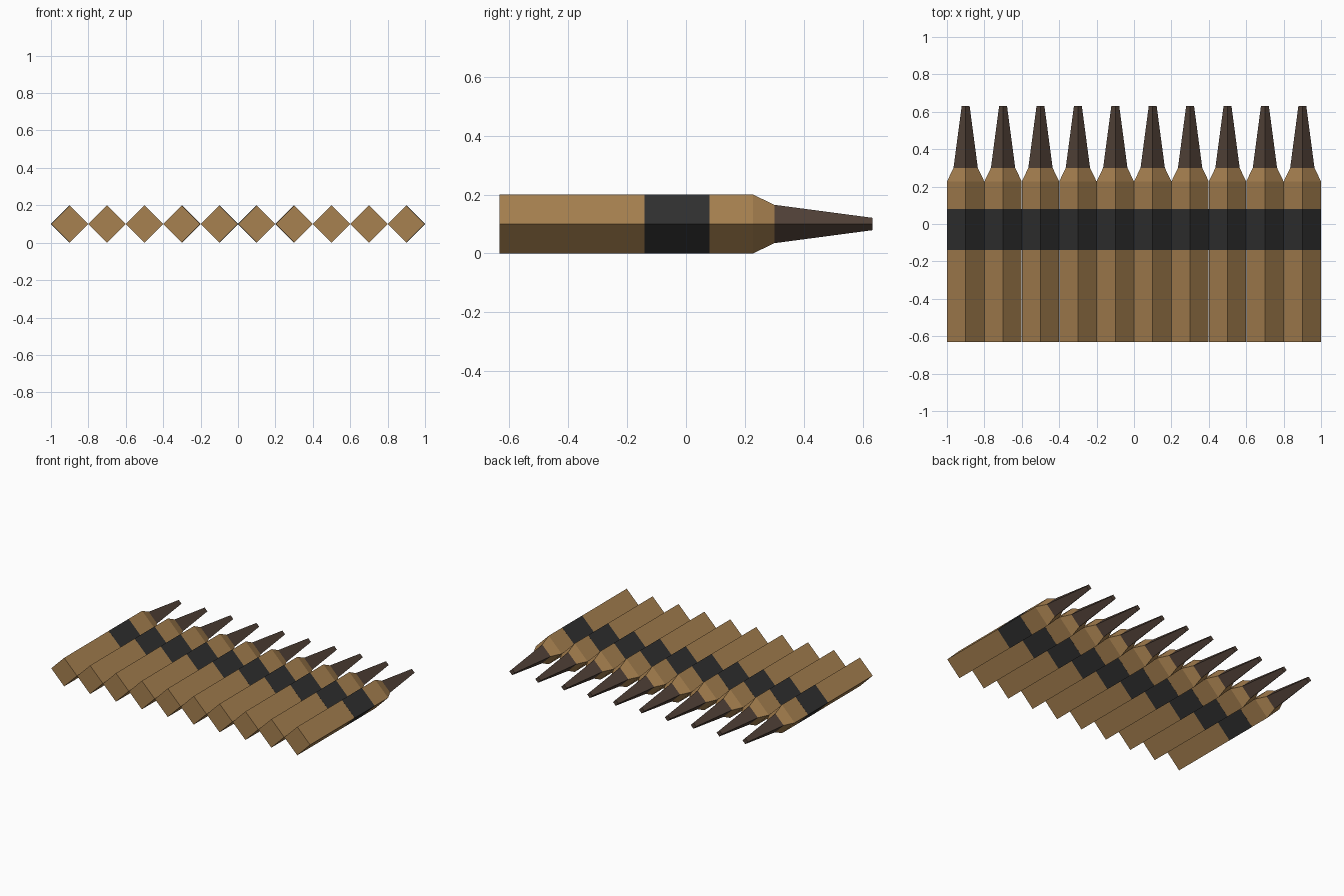
import bpy, bmesh, math

if "Cube" in bpy.data.objects:
    bpy.data.objects.remove(bpy.data.objects["Cube"])

COUNT, PITCH, SIDES = 10, 0.2, 4


def material(name, color):
    m = bpy.data.materials.new(name)
    m.diffuse_color = color
    m.use_nodes = True
    m.node_tree.nodes["Principled BSDF"].inputs["Base Color"].default_value = m.diffuse_color
    return m


brass = material("brass", (0.39, 0.22, 0.08, 1))
dark_metal = material("dark_metal", (0.085, 0.055, 0.04, 1))
black = material("black", (0.03, 0.03, 0.03, 1))


def lathe_y(name, profile, x, mat, cap_start=True, cap_end=True):
    """Four-sided spindle along y; profile is a list of (y, radius)."""
    bm = bmesh.new()
    rings = []
    for y, r in profile:
        rings.append([bm.verts.new((r * math.cos(i * math.tau / SIDES), y,
                                    r * math.sin(i * math.tau / SIDES)))
                      for i in range(SIDES)])
    for a, b in zip(rings, rings[1:]):
        for i in range(SIDES):
            j = (i + 1) % SIDES
            bm.faces.new((a[i], b[i], b[j], a[j]))
    if cap_start:
        bm.faces.new(rings[0])
    if cap_end:
        bm.faces.new(rings[-1][::-1])
    bmesh.ops.recalc_face_normals(bm, faces=bm.faces)
    mesh = bpy.data.meshes.new(name)
    bm.to_mesh(mesh)
    bm.free()
    mesh.materials.append(mat)
    ob = bpy.data.objects.new(name, mesh)
    ob.location = (x, 0, 0.1)
    bpy.context.collection.objects.link(ob)
    return ob


for n in range(COUNT):
    x = (n - (COUNT - 1) / 2) * PITCH
    # Casing with tapered shoulder
    lathe_y(f"casing_{n + 1}", [(-0.632, 0.0995), (0.228, 0.0995), (0.30, 0.065)], x, brass,
            cap_end=False)
    # Pointed tip with a small blunt end
    lathe_y(f"tip_{n + 1}", [(0.30, 0.065), (0.632, 0.021)], x, dark_metal, cap_start=False)
    # Belt link wrapped round the casing
    lathe_y(f"belt_link_{n + 1}", [(-0.14, 0.0995), (-0.14, 0.1), (0.08, 0.1), (0.08, 0.0995)],
            x, black, cap_start=False, cap_end=False)
